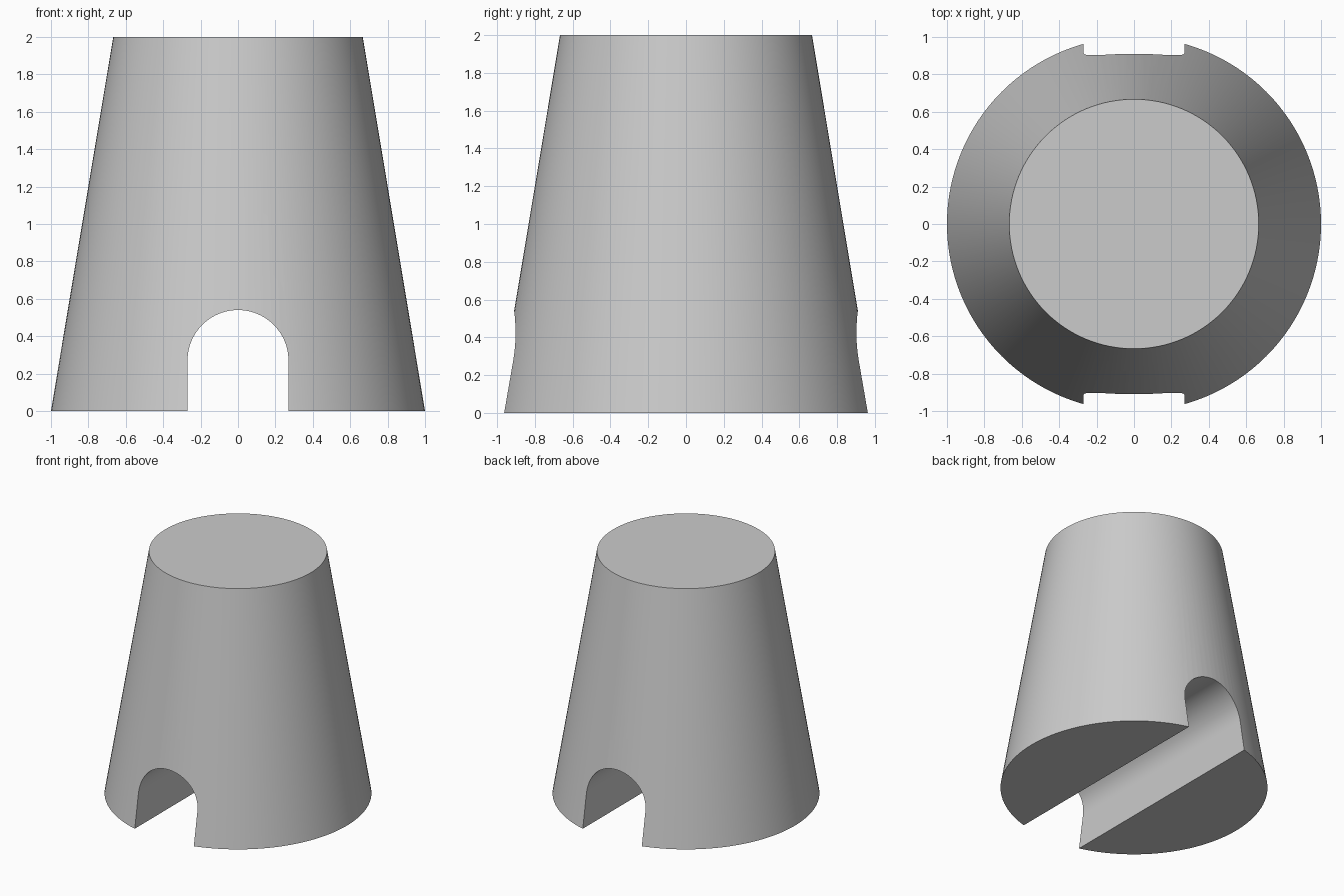
import bpy
import bmesh
import math

cube = bpy.data.objects.get("Cube")
if cube:
    bpy.data.objects.remove(cube, do_unlink=True)

HEIGHT = 2.0
BASE_RADIUS = 1.0
TOP_RADIUS = 0.667
ARCH_RADIUS = 0.27

# Plain grey material
grey = bpy.data.materials.new("plain grey")
grey.use_nodes = True
colour = (0.6, 0.6, 0.6, 1)
grey.diffuse_color = colour
grey.node_tree.nodes["Principled BSDF"].inputs["Base Color"].default_value = colour

# Solid tapered body
bpy.ops.mesh.primitive_cone_add(
    vertices=128, radius1=BASE_RADIUS, radius2=TOP_RADIUS,
    depth=HEIGHT, location=(0, 0, HEIGHT / 2))
body = bpy.context.object
body.name = "tapered_body"
body.data.materials.append(grey)

# Arched tunnel cutter: a round-topped profile pushed from front to back
steps = 48
profile = [(-ARCH_RADIUS, -0.2), (ARCH_RADIUS, -0.2)]
for i in range(steps + 1):
    angle = math.pi * i / steps
    profile.append((ARCH_RADIUS * math.cos(angle),
                    ARCH_RADIUS + ARCH_RADIUS * math.sin(angle)))

bm = bmesh.new()
front = bm.faces.new([bm.verts.new((x, -1.2, z)) for x, z in profile])
extruded = bmesh.ops.extrude_face_region(bm, geom=[front], use_keep_orig=True)
back_verts = [e for e in extruded["geom"] if isinstance(e, bmesh.types.BMVert)]
bmesh.ops.translate(bm, vec=(0, 2.4, 0), verts=back_verts)
bmesh.ops.recalc_face_normals(bm, faces=bm.faces)
mesh = bpy.data.meshes.new("tunnel_cutter")
bm.to_mesh(mesh)
bm.free()
mesh.materials.append(grey)
cutter = bpy.data.objects.new("tunnel_cutter", mesh)
bpy.context.collection.objects.link(cutter)
cutter.hide_render = True

# Cut the tunnel, then drop the cutter
cut = body.modifiers.new("tunnel", 'BOOLEAN')
cut.operation = 'DIFFERENCE'
cut.solver = 'EXACT'
cut.object = cutter
bpy.context.view_layer.objects.active = body
bpy.ops.object.modifier_apply(modifier=cut.name)
bpy.data.objects.remove(cutter, do_unlink=True)

# Smooth sides with sharp rims
bpy.ops.object.select_all(action='DESELECT')
body.select_set(True)
bpy.ops.object.shade_smooth_by_angle(angle=math.radians(30))
